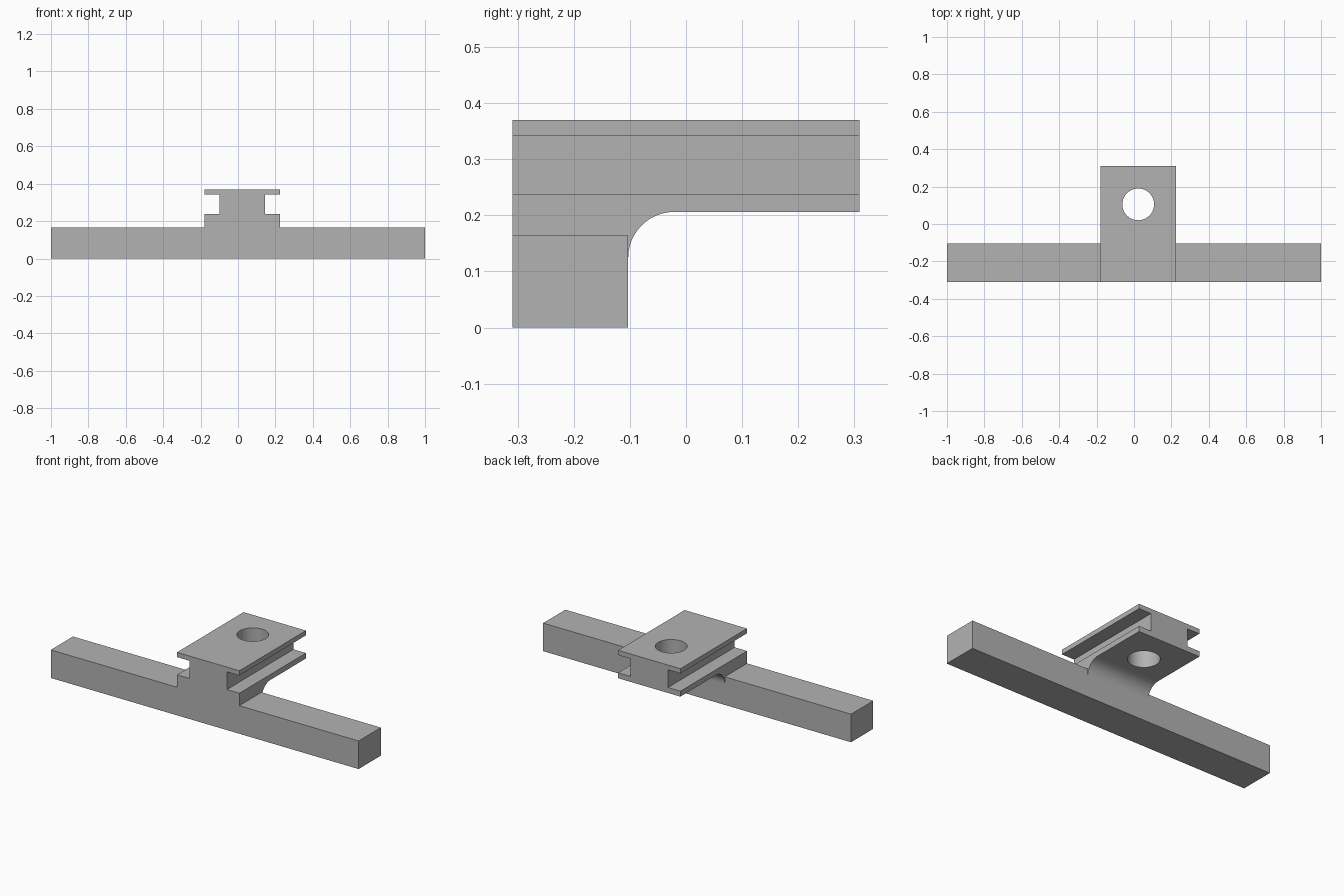
import bpy
import bmesh
import math
from mathutils import Vector

cube = bpy.data.objects.get("Cube")
if cube:
    bpy.data.objects.remove(cube, do_unlink=True)

GREY = (0.45, 0.45, 0.45, 1.0)
metal = bpy.data.materials.new("plain grey")
metal.use_nodes = True
metal.diffuse_color = GREY
metal.node_tree.nodes["Principled BSDF"].inputs["Base Color"].default_value = GREY

FRONT, BAR_BACK, ARM_BACK = -0.309, -0.103, 0.309
BAR_TOP, ARM_BOTTOM, ARM_TOP = 0.165, 0.206, 0.37
SLOT_LOW, SLOT_HIGH = 0.238, 0.342
LEFT, RIGHT = 0.225, -0.18
CENTRE = (LEFT + RIGHT) / 2
WEB_HALF = 0.122
FILLET = 0.082


def prism(name, points, direction):
    """Extrude a closed outline of 3D points along a direction."""
    bm = bmesh.new()
    face = bm.faces.new([bm.verts.new(p) for p in points])
    side = bmesh.ops.extrude_face_region(bm, geom=[face])
    verts = [v for v in side["geom"] if isinstance(v, bmesh.types.BMVert)]
    bmesh.ops.translate(bm, verts=verts, vec=Vector(direction))
    bmesh.ops.recalc_face_normals(bm, faces=bm.faces)
    mesh = bpy.data.meshes.new(name)
    bm.to_mesh(mesh)
    bm.free()
    mesh.materials.append(metal)
    obj = bpy.data.objects.new(name, mesh)
    bpy.context.collection.objects.link(obj)
    return obj


def box(name, x0, x1, y0, y1, z0, z1):
    outline = [(x0, y0, z0), (x1, y0, z0), (x1, y1, z0), (x0, y1, z0)]
    return prism(name, outline, (0, 0, z1 - z0))


def combine(target, tool, operation):
    """Apply a boolean and discard the tool."""
    mod = target.modifiers.new(operation.lower(), "BOOLEAN")
    mod.operation, mod.solver, mod.object = operation, "EXACT", tool
    bpy.context.view_layer.objects.active = target
    bpy.ops.object.modifier_apply(modifier=mod.name)
    bpy.data.objects.remove(tool, do_unlink=True)


# Arm with a curved fillet underneath, drawn from the side
side = [(FRONT, 0.05), (BAR_BACK, 0.05)]
steps = 20
for i in range(steps + 1):
    a = math.pi - math.pi / 2 * i / steps
    side.append((BAR_BACK + FILLET * (1 + math.cos(a)),
                 ARM_BOTTOM + FILLET * (math.sin(a) - 1)))
side += [(ARM_BACK, ARM_BOTTOM), (ARM_BACK, ARM_TOP), (FRONT, ARM_TOP)]
arm = prism("arm", [(RIGHT, y, z) for y, z in side], (LEFT - RIGHT, 0, 0))

# Long slots down both sides of the arm
for s in (-1, 1):
    x0, x1 = sorted((CENTRE + s * WEB_HALF, CENTRE + s * 0.4))
    slot = box("slot_cutter", x0, x1, -0.5, 0.5, SLOT_LOW, SLOT_HIGH)
    combine(arm, slot, "DIFFERENCE")

# Round through hole near the back of the arm
sides = 48
ring = [(CENTRE + 0.085 * math.cos(2 * math.pi * i / sides),
         0.105 + 0.085 * math.sin(2 * math.pi * i / sides), 0.1)
        for i in range(sides)]
combine(arm, prism("hole_cutter", ring, (0, 0, 0.4)), "DIFFERENCE")

# Long crossbar, merged with the arm
bracket = box("bracket", -1, 1, FRONT, BAR_BACK, 0, BAR_TOP)
combine(bracket, arm, "UNION")

# Smooth the hole and fillet while keeping the corners sharp
bpy.ops.object.select_all(action="DESELECT")
bracket.select_set(True)
bpy.context.view_layer.objects.active = bracket
bpy.ops.object.shade_smooth_by_angle(angle=math.radians(30))
